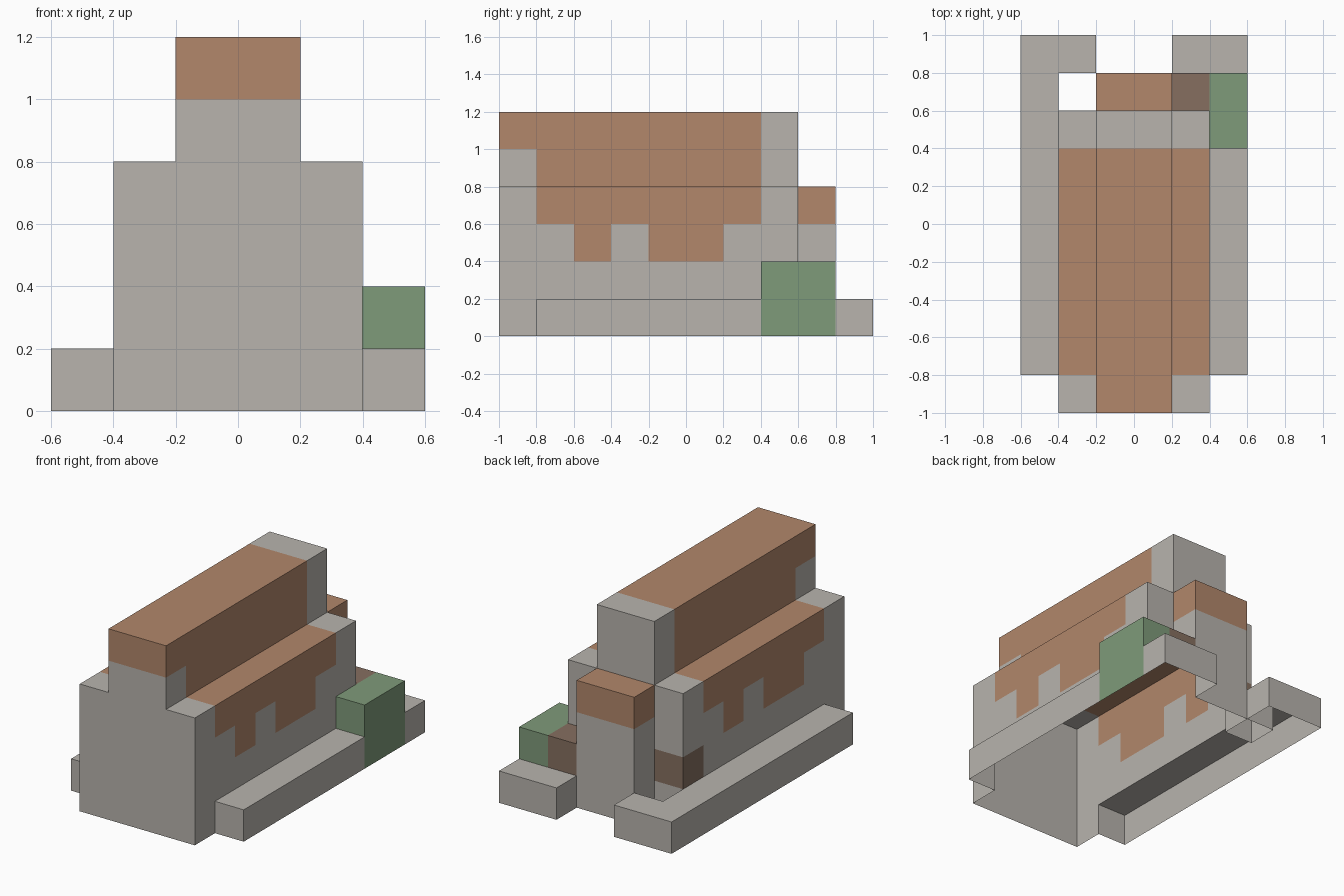
import bpy, bmesh
from mathutils import Vector

if "Cube" in bpy.data.objects:
    bpy.data.objects.remove(bpy.data.objects["Cube"])

U = 0.2  # edge of one block


def linear(c):
    c /= 255
    return c / 12.92 if c <= 0.04045 else ((c + 0.055) / 1.055) ** 2.4


def material(name, rgb):
    m = bpy.data.materials.new(name)
    m.diffuse_color = (*[linear(c) for c in rgb], 1)
    m.use_nodes = True
    m.node_tree.nodes["Principled BSDF"].inputs["Base Color"].default_value = m.diffuse_color
    return m


MATS = [material("stone grey", (184, 180, 174)),
        material("rust brown", (178, 135, 107)),
        material("moss green", (127, 155, 122)),
        material("dark brown", (134, 111, 96))]
GREY, BROWN, GREEN, DARK = range(4)


def blocks(xs, ys, zs):
    """Set of block cells; ranges are half-open."""
    return {(i, j, k) for i in range(*xs) for j in range(*ys) for k in range(*zs)}


# Colour rules: cell and face normal to material
def body_colour(i, j, k, n):
    if (i, j, k) == (-2, 2, 1):
        return DARK
    if -4 <= j <= 1 and n.y == 0:
        drips = (-3, -1, 0) if n.x > 0 else (-3, -2, 0)
        if n.z > 0 or k == 3 or (k == 2 and j in drips):
            return BROWN
    return GREY


def ridge_colour(i, j, k, n):
    return BROWN if j <= 1 and (k == 5 or j >= -4) else GREY


def column_colour(i, j, k, n):
    return BROWN if k == 3 else GREY


def plain(index):
    return lambda i, j, k, n: index


PARTS = {
    "body": (blocks((-2, 2), (-5, 3), (0, 4)), body_colour),
    "ridge": (blocks((-1, 1), (-5, 3), (4, 6)), ridge_colour),
    "rear_column": (blocks((-1, 1), (3, 4), (0, 4)), column_colour),
    "left_rail": (blocks((-3, -2), (-4, 5), (0, 1))
                  | blocks((-2, -1), (4, 5), (0, 1)), plain(GREY)),
    "right_rail": (blocks((2, 3), (-4, 2), (0, 1))
                   | blocks((1, 3), (4, 5), (0, 1)), plain(GREY)),
    "green_box": (blocks((2, 3), (2, 4), (0, 2)), plain(GREEN)),
    "brown_box": (blocks((1, 2), (3, 4), (0, 2)), plain(DARK)),
}
SOLID = set().union(*(cells for cells, _ in PARTS.values()))
# Outward directions; the underside stays open
DIRS = [(1, 0, 0), (-1, 0, 0), (0, 1, 0), (0, -1, 0), (0, 0, 1), (0, 0, -1)]


def build(name, cells, colour):
    """Shell of the exposed block faces, merged into flat panels."""
    bm = bmesh.new()
    for c in sorted(cells):
        for d in DIRS:
            if tuple(a + b for a, b in zip(c, d)) in SOLID or (d[2] < 0 and c[2] == 0):
                continue
            n = Vector(d)
            u = Vector((d[1], d[2], d[0]))
            v = n.cross(u)
            mid = Vector(c) + Vector((0.5, 0.5, 0.5)) + n / 2
            corners = [(-u - v), (u - v), (u + v), (-u + v)]
            f = bm.faces.new([bm.verts.new((mid + q / 2) * U) for q in corners])
            f.material_index = colour(*c, n)
    bmesh.ops.remove_doubles(bm, verts=bm.verts, dist=0.001)
    bmesh.ops.dissolve_limit(bm, angle_limit=0.01, verts=bm.verts, edges=bm.edges,
                             delimit={'MATERIAL'})
    me = bpy.data.meshes.new(name)
    for m in MATS:
        me.materials.append(m)
    bm.to_mesh(me)
    bm.free()
    bpy.context.collection.objects.link(bpy.data.objects.new(name, me))


for part, (cells, colour) in PARTS.items():
    build(part, cells, colour)
